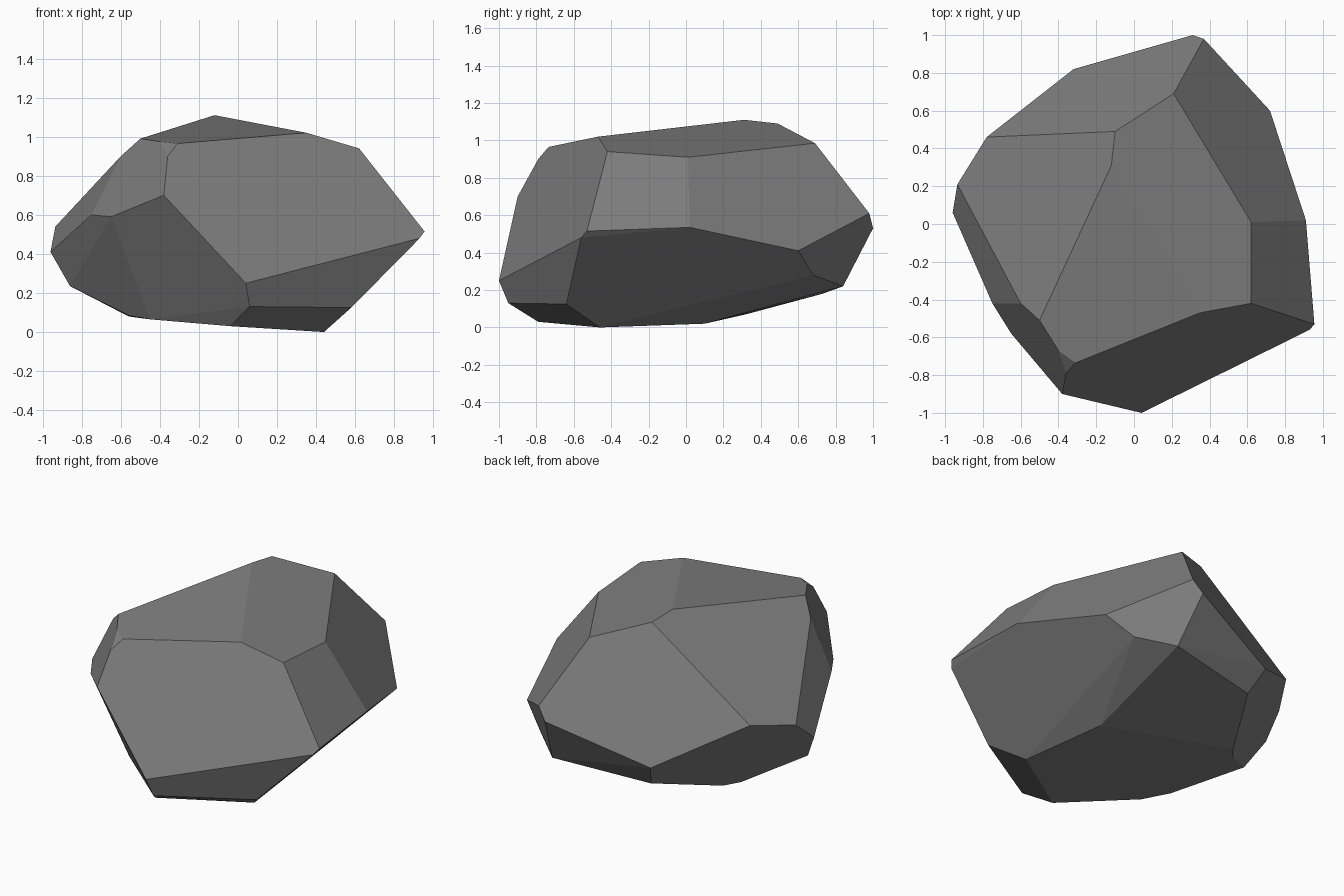
import bpy, bmesh

# Corner points of the faceted boulder, grouped by height band
crown = [(-.12, .31, 1.11), (-.10, .49, 1.09), (.21, .69, .985), (.62, .01, .91),
         (.62, -.42, .94), (.35, -.47, 1.02), (-.31, -.735, .965), (-.36, -.79, .90),
         (-.40, -.67, .975), (-.50, -.51, .99), (-.60, -.42, .90)]
girdle = [(.31, 1.0, .53), (.37, .98, .61), (.72, .60, .41), (.91, .02, .535),
          (.955, -.53, .515), (.93, -.56, .48), (.04, -1.0, .25), (-.38, -.90, .70),
          (-.65, -.58, .59), (-.75, -.42, .60), (-.96, .06, .41), (-.935, .21, .54),
          (-.78, .46, .59), (-.32, .82, .33)]
base = [(.06, -.95, .13), (.58, -.64, .125), (-.04, -.79, .03), (.44, -.46, 0),
        (.38, -.14, .01), (.34, .10, .02), (.57, .68, .28), (.37, .84, .22),
        (-.26, .73, .18), (-.56, .235, .08), (-.49, .32, .07), (-.86, -.02, .235),
        (-.56, -.33, .085), (-.45, -.47, .065)]

# Boulder: convex hull with near-coplanar triangles merged into facets
bm = bmesh.new()
for p in crown + girdle + base:
    bm.verts.new(p)
hull = bmesh.ops.convex_hull(bm, input=bm.verts[:])
loose = [v for v in bm.verts if not v.link_faces]
bmesh.ops.delete(bm, geom=loose, context='VERTS')
bmesh.ops.dissolve_limit(bm, angle_limit=0.07, verts=bm.verts[:], edges=bm.edges[:])
bmesh.ops.recalc_face_normals(bm, faces=bm.faces[:])
mesh = bpy.data.meshes.new("boulder")
bm.to_mesh(mesh)
bm.free()

# Single stone colour
stone = bpy.data.materials.new("grey stone")
stone.diffuse_color = (.21, .21, .21, 1)
mesh.materials.append(stone)
bpy.context.collection.objects.link(bpy.data.objects.new("boulder", mesh))
